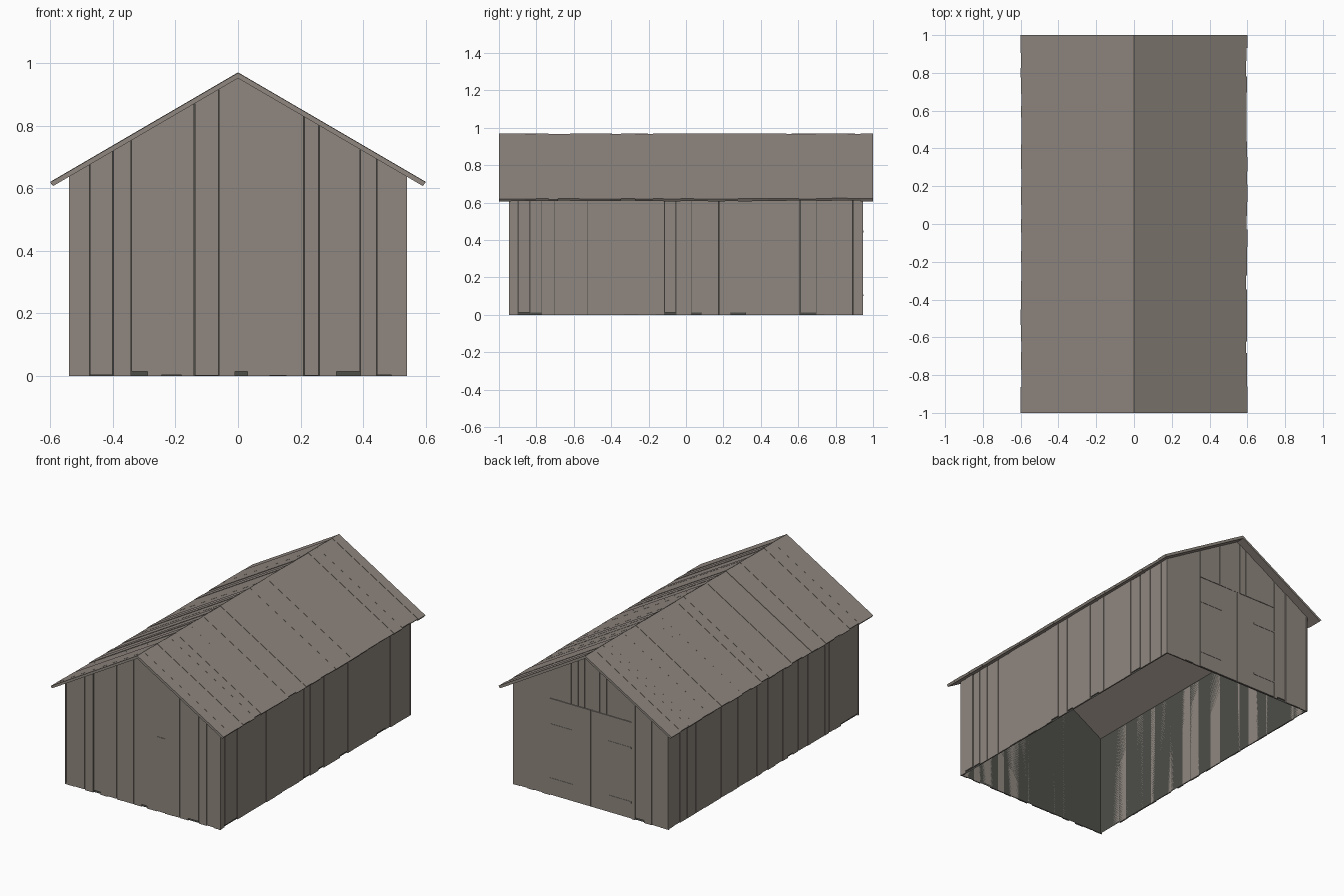
import bpy
import bmesh
import random
from mathutils import Vector

random.seed(7)
if "Cube" in bpy.data.objects:
    bpy.data.objects.remove(bpy.data.objects["Cube"], do_unlink=True)

HX, HY = 0.54, 0.947          # outer half width and half length of the walls
SX, SY = 0.53, 0.937          # backing shell, just behind the boards
APEX, SLOPE = 0.952, 0.583    # underside of the roof
DOOR_W, DOOR_H = 0.285, 0.61


def material(name, color):
    m = bpy.data.materials.new(name)
    m.use_nodes = True
    m.diffuse_color = color
    bsdf = next(n for n in m.node_tree.nodes if n.type == 'BSDF_PRINCIPLED')
    bsdf.inputs["Base Color"].default_value = color
    bsdf.inputs["Roughness"].default_value = 0.9
    return m


wood = material("weathered_wood", (0.28, 0.245, 0.215, 1))
dark = material("dark_interior", (0.075, 0.077, 0.067, 1))


def gable(x):
    return APEX - SLOPE * abs(x)


def prism(bm, points, depth):
    """Closed solid from a flat outline pushed along a vector."""
    d = Vector(depth)
    a = [bm.verts.new(p) for p in points]
    b = [bm.verts.new(Vector(p) + d) for p in points]
    faces = [bm.faces.new(a), bm.faces.new(b[::-1])]
    for i in range(len(a)):
        j = (i + 1) % len(a)
        faces.append(bm.faces.new((a[j], a[i], b[i], b[j])))
    bmesh.ops.recalc_face_normals(bm, faces=faces)


def finish(bm, name, mat):
    mesh = bpy.data.meshes.new(name)
    bm.to_mesh(mesh)
    bm.free()
    mesh.materials.append(mat)
    ob = bpy.data.objects.new(name, mesh)
    bpy.context.collection.objects.link(ob)
    return ob


def board_edges(start, end, low, high):
    edges = [start]
    while edges[-1] < end - high:
        edges.append(edges[-1] + random.uniform(low, high))
    return edges + [end]


def gable_outline(x0, x1, z0, y):
    pts = [(x0, y, z0), (x1, y, z0), (x1, y, gable(x1))]
    if x0 < 0 < x1:
        pts.append((0, y, APEX))
    return pts + [(x0, y, gable(x0))]


# Dark backing shell, open at the bottom and under the roof
bm = bmesh.new()
rings = []
for y in (-SY, SY):
    outline = gable_outline(-SX, SX, 0, y)
    rings.append([bm.verts.new(p) for p in outline])
front, back = rings
bm.faces.new(front)
bm.faces.new(back[::-1])
for i, j in ((1, 2), (4, 0)):
    bm.faces.new((front[j], front[i], back[i], back[j]))
finish(bm, "wall_shell", dark)


# Vertical boards on the two gable ends
def gable_boards(name, side, edges, door):
    bm = bmesh.new()
    for i, (x0, x1) in enumerate(zip(edges, edges[1:])):
        lift = random.choice((0.002, 0.004, 0.014)) if i % 2 else 0
        if door and x0 >= -DOOR_W - 0.001 and x1 <= DOOR_W + 0.001:
            lift = DOOR_H
        gap = random.choice((0.0, 0.0, 0.002))
        depth = HY - SY - random.uniform(0, 0.004)
        prism(bm, gable_outline(x0 + gap, x1 - gap, lift, side * SY),
              (0, side * depth, 0))
    return finish(bm, name, wood)


front_edges = [-0.54, -0.475, -0.40, -0.34, -0.29, -0.245, -0.18, -0.14,
               -0.06, -0.01, 0.03, 0.10, 0.155, 0.21, 0.26, 0.315,
               0.39, 0.445, 0.49, 0.54]
gable_boards("front_boards", -1, front_edges, False)
back_edges = (board_edges(-HX, -DOOR_W, 0.04, 0.07)
              + board_edges(-DOOR_W, DOOR_W, 0.04, 0.07)[1:]
              + board_edges(DOOR_W, HX, 0.04, 0.07)[1:])
gable_boards("back_boards", 1, back_edges, True)

# Small patch over a board joint on the front
bm = bmesh.new()
prism(bm, [(x, -SY, z) for x, z in
           ((0.10, 0.38), (0.157, 0.38), (0.157, 0.47), (0.10, 0.47))],
      (0, SY - HY - 0.0005, 0))
finish(bm, "front_patch", wood)

# Vertical boards on the long walls
for name, side in (("right", -1), ("left", 1)):
    bm = bmesh.new()
    for y0, y1 in zip(*(lambda e: (e, e[1:]))(board_edges(-HY, HY, 0.04, 0.1))):
        lift = random.choice((0, 0, 0.003, 0.012))
        gap = random.choice((0.0, 0.0, 0.0015))
        x = side * SX
        top = gable(HX)
        prism(bm, [(x, y0 + gap, lift), (x, y1 - gap, lift),
                   (x, y1 - gap, top), (x, y0 + gap, top)],
              (side * (HX - SX - random.uniform(0, 0.004)), 0, 0))
    finish(bm, name + "_wall_boards", wood)

# Double doors with thin hinge straps on the back
for name, side in (("right", -1), ("left", 1)):
    bm = bmesh.new()
    x0, x1 = side * 0.0015, side * (DOOR_W - 0.0015)
    prism(bm, [(x0, SY, 0.004), (x1, SY, 0.004),
               (x1, SY, DOOR_H - 0.003), (x0, SY, DOOR_H - 0.003)],
          (0, HY - SY - 0.001, 0))
    finish(bm, name + "_door", wood)
    bm = bmesh.new()
    for z in (0.105, 0.445):
        xi = side * (DOOR_W - 0.16)
        prism(bm, [(xi, HY - 0.002, z - 0.005), (x1, HY - 0.002, z - 0.005),
                   (x1, HY - 0.002, z + 0.005), (xi, HY - 0.002, z + 0.005)],
              (0, 0.003, 0))
    finish(bm, name + "_door_hinges", wood)

# Sloping roof boards with slightly uneven eaves
for name, side in (("right", -1), ("left", 1)):
    bm = bmesh.new()
    edges = board_edges(-1, 1, 0.05, 0.1)
    for i, (y0, y1) in enumerate(zip(edges, edges[1:])):
        end = 0.6 - (random.uniform(0, 0.007) if 0 < i < len(edges) - 2 else 0)
        rise = 0.971 - random.uniform(0, 0.004)
        inner = end - 0.009
        prism(bm, [(0, y0, APEX), (0, y0, rise),
                   (side * end, y0, rise - SLOPE * end),
                   (side * inner, y0, gable(inner))],
              (0, y1 - y0, 0))
    finish(bm, name + "_roof_boards", wood)
